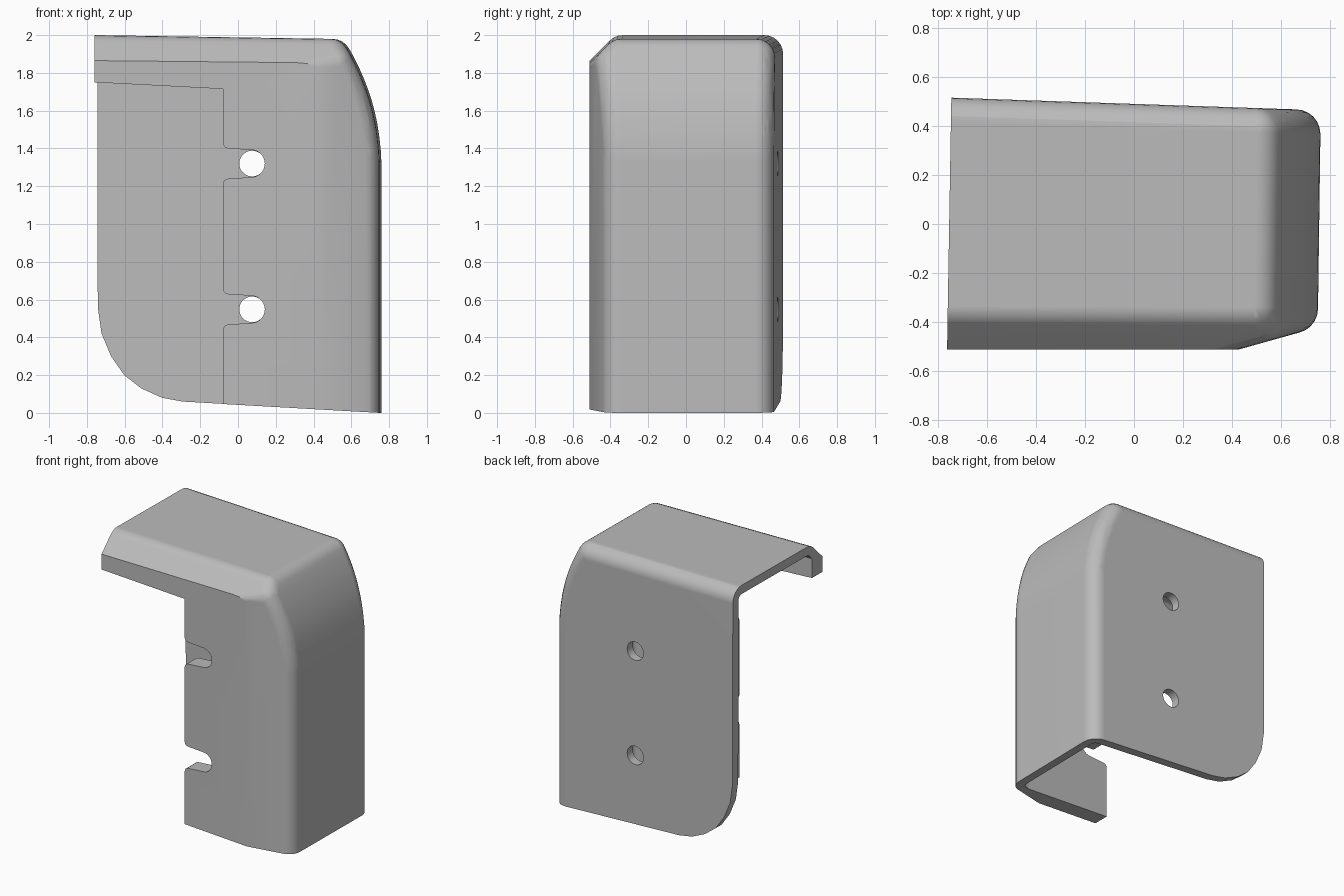
import bpy, bmesh, math
from itertools import combinations
from mathutils import Matrix, Vector

if "Cube" in bpy.data.objects:
    bpy.data.objects.remove(bpy.data.objects["Cube"], do_unlink=True)

RADIUS, WALL = 0.1, 0.065
SKEW = 0.017          # the open edge and side wall lean slightly with depth

metal = bpy.data.materials.new("plain grey")
metal.use_nodes = True
grey = (0.5, 0.5, 0.5, 1)
metal.diffuse_color = grey
metal.node_tree.nodes["Principled BSDF"].inputs["Base Color"].default_value = grey


def make_object(name, bm):
    bmesh.ops.recalc_face_normals(bm, faces=bm.faces[:])
    mesh = bpy.data.meshes.new(name)
    bm.to_mesh(mesh)
    bm.free()
    mesh.materials.append(metal)
    obj = bpy.data.objects.new(name, mesh)
    bpy.context.collection.objects.link(obj)
    return obj


def prism(name, outline, y0, y1, skew=0.0):
    """Extrude an x-z outline along y."""
    bm = bmesh.new()
    rings = [[bm.verts.new((x + skew * y, y, z)) for x, z in outline] for y in (y0, y1)]
    bm.faces.new(rings[0])
    bm.faces.new(rings[1][::-1])
    n = len(outline)
    for i in range(n):
        j = (i + 1) % n
        bm.faces.new((rings[0][i], rings[1][i], rings[1][j], rings[0][j]))
    obj = make_object(name, bm)
    obj.hide_render = True
    return obj


def arc(cx, cz, r, start, end, steps):
    angles = [math.radians(start + (end - start) * i / steps) for i in range(steps + 1)]
    return [(cx + r * math.cos(a), cz + r * math.sin(a)) for a in angles]


# Outer faces of the cover, as (point, outward normal)
faces = [
    ((0.5, 0, 1.98), (0.016, 0, 1)),            # top
    ((0.65, 0.467, 0), (0.034, 1, 0)),          # back
    ((-0.76, -0.51, 1.865), (0.01, -1, 1)),     # top front chamfer
    ((0.43, -0.51, 0), (0.28, -1, 0)),          # side front chamfer
]
for x, z in arc(-0.48, 1.3, 1.234, 0, 33, 11):  # side wall bending inward
    faces.append(((x, 0, z), (x + 0.48, -SKEW, z - 1.3)))
planes = []
for point, normal in faces:
    n = Vector(normal).normalized()
    planes.append((n, n.dot(Vector(point)) - RADIUS))
planes += [(Vector((-1, 0, 0)), 1.2), (Vector((0, 0, -1)), 0.4), (Vector((0, -1, 0)), 0.8)]

# Corners of the core left after insetting every face by the edge radius
core = []
for trio in combinations(planes, 3):
    m = Matrix([n for n, d in trio])
    if abs(m.determinant()) > 1e-5:
        p = m.inverted() @ Vector([d for n, d in trio])
        if all(n.dot(p) < d + 1e-5 for n, d in planes):
            core.append(p)


def rounded_body(name, radius, front):
    """Hull of balls on the core corners, sliced flat at the front."""
    bm = bmesh.new()
    for p in core:
        bmesh.ops.create_uvsphere(bm, u_segments=24, v_segments=12, radius=radius,
                                  matrix=Matrix.Translation(p))
    bmesh.ops.delete(bm, geom=bm.edges[:], context='EDGES_FACES')
    bmesh.ops.remove_doubles(bm, verts=bm.verts[:], dist=0.0005)
    bmesh.ops.convex_hull(bm, input=bm.verts[:])
    bmesh.ops.delete(bm, geom=[v for v in bm.verts if not v.link_faces], context='VERTS')
    bmesh.ops.dissolve_limit(bm, angle_limit=math.radians(0.4), verts=bm.verts[:], edges=bm.edges[:])
    bmesh.ops.bisect_plane(bm, geom=bm.verts[:] + bm.edges[:] + bm.faces[:],
                           plane_co=(0, front, 0), plane_no=(0, -1, 0), clear_outer=True)
    bmesh.ops.holes_fill(bm, edges=[e for e in bm.edges if e.is_boundary], sides=0)
    return make_object(name, bm)


cover = rounded_body("cover_shell", RADIUS, -0.51)
hollow = rounded_body("hollow", RADIUS - WALL, -0.39)

# Overall outline: open edge, rounded lower corner and sloping bottom
outline = [(-0.753, 2.3), (-0.75, 0.56), (-0.73, 0.42), (-0.68, 0.3), (-0.61, 0.2),
           (-0.52, 0.13), (-0.41, 0.08), (-0.3, 0.06), (0.757, 0.0), (1.2, -0.025), (1.2, 2.3)]
trim = prism("trim", outline, -1, 1, SKEW)

# Front opening with two keyhole slots
opening = [(-1.2, 1.773), (-0.08, 1.715)]
for z in (1.32, 0.548):
    opening += arc(-0.05, z + 0.11, 0.03, 180, 270, 4)
    opening += arc(0.07, z, 0.072, 90, -90, 14)
    opening += arc(-0.05, z - 0.11, 0.03, 90, 180, 4)
opening += [(-0.08, -0.5), (-1.2, -0.5)]
cutters = [(hollow, 'DIFFERENCE'), (trim, 'INTERSECT'),
           (prism("opening", opening, -1, 0), 'DIFFERENCE')]

# Screw holes in the back plate
for z in (1.32, 0.548):
    cutters.append((prism("hole", arc(0.075, z, 0.068, 0, 350, 35), 0.2, 1), 'DIFFERENCE'))

bpy.ops.object.select_all(action='DESELECT')
bpy.context.view_layer.objects.active = cover
cover.select_set(True)
for cutter, mode in cutters:
    mod = cover.modifiers.new("cut", 'BOOLEAN')
    mod.operation, mod.solver, mod.object = mode, 'EXACT', cutter
    bpy.ops.object.modifier_apply(modifier=mod.name)
    bpy.data.objects.remove(cutter, do_unlink=True)

# Smooth fillets, crisp cut edges
bpy.ops.object.shade_smooth_by_angle(angle=math.radians(20))
weighted = cover.modifiers.new("even shading", 'WEIGHTED_NORMAL')
weighted.keep_sharp = True
